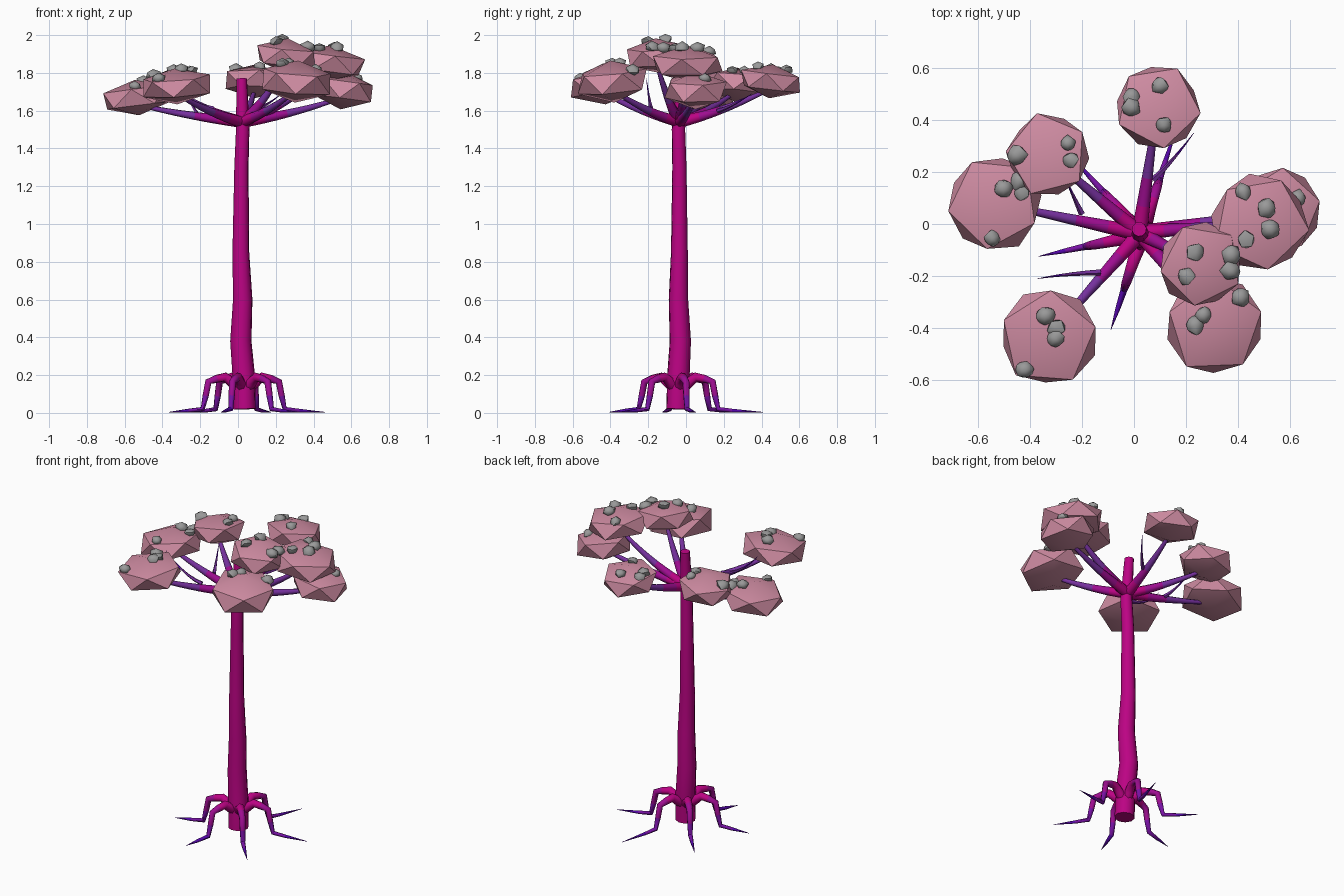
import bpy, bmesh, math, random
from mathutils import Vector, Matrix
from mathutils.bvhtree import BVHTree

random.seed(4)
if "Cube" in bpy.data.objects:
    bpy.data.objects.remove(bpy.data.objects["Cube"])


def material(name, rgb):
    m = bpy.data.materials.new(name)
    m.use_nodes = True
    m.diffuse_color = (*rgb, 1)
    bsdf = next(n for n in m.node_tree.nodes if n.type == "BSDF_PRINCIPLED")
    bsdf.inputs["Base Color"].default_value = (*rgb, 1)
    bsdf.inputs["Roughness"].default_value = 0.8
    return m


magenta = material("magenta bark", (0.5, 0.001, 0.23))
plum = material("plum bark", (0.34, 0.004, 0.28))
violet = material("violet bark", (0.19, 0.006, 0.38))
indigo = material("indigo bark", (0.09, 0.002, 0.4))
dusky = material("dusky violet bark", (0.18, 0.03, 0.34))
pink = material("pink foliage", (0.62, 0.26, 0.36))
grey = material("grey stone", (0.32, 0.32, 0.32))
root_bark = [magenta, plum, violet, indigo]
branch_bark = [magenta, plum, dusky, dusky]


def finish(name, bm, mats, angle):
    bmesh.ops.recalc_face_normals(bm, faces=bm.faces)
    mesh = bpy.data.meshes.new(name)
    bm.to_mesh(mesh)
    bm.free()
    for m in mats:
        mesh.materials.append(m)
    ob = bpy.data.objects.new(name, mesh)
    bpy.context.collection.objects.link(ob)
    bpy.ops.object.select_all(action="DESELECT")
    ob.select_set(True)
    bpy.context.view_layer.objects.active = ob
    bpy.ops.object.shade_smooth_by_angle(angle=math.radians(angle))


def tube(name, points, radii, mats, sides=7, shift=0.0):
    """Tapered tube along a path, its colour changing from base to tip."""
    pts = [Vector(p) for p in points]
    bm = bmesh.new()
    rings, along, total = [], [], 0.0
    heading = (pts[1] - pts[0]).normalized()
    turn = heading.to_track_quat("Z", "Y")
    for i, (p, r) in enumerate(zip(pts, radii)):
        a, b = pts[max(i - 1, 0)], pts[min(i + 1, len(pts) - 1)]
        # Carry the ring frame along so that the tube does not twist
        ahead = (b - a).normalized()
        turn = heading.rotation_difference(ahead) @ turn
        heading = ahead
        total += (p - a).length
        along.append(total)
        spokes = [math.tau * k / sides for k in range(sides)]
        rings.append([bm.verts.new(p + turn @ Vector((r * math.cos(t), r * math.sin(t), 0)))
                      for t in spokes])
    for i in range(len(rings) - 1):
        f = (along[i] + along[i + 1]) / (2 * total) + shift
        for k in range(sides):
            n = (k + 1) % sides
            face = bm.faces.new((rings[i][k], rings[i][n], rings[i + 1][n], rings[i + 1][k]))
            face.material_index = min(int(f * len(mats)), len(mats) - 1)
    bm.faces.new(rings[0][::-1])
    bm.faces.new(rings[-1]).material_index = len(mats) - 1
    finish(name, bm, mats, 55)


def bend(a, b, c, steps=9):
    """Quadratic curve from a to c pulled towards b."""
    a, b, c = Vector(a), Vector(b), Vector(c)
    ts = [i / steps for i in range(steps + 1)]
    return [a * (1 - t) ** 2 + b * 2 * t * (1 - t) + c * t * t for t in ts]


def taper(start, end, count):
    return [start + (end - start) * i / (count - 1) for i in range(count)]


# Trunk
tube("trunk",
     [(0.035, -0.045, 0.02), (0.03, -0.04, 0.2), (0.015, -0.03, 0.38), (0.025, -0.04, 0.6),
      (0.015, -0.035, 0.85), (0.018, -0.035, 1.3), (0.025, -0.04, 1.5), (0.02, -0.02, 1.77)],
     [0.06, 0.06, 0.057, 0.052, 0.045, 0.038, 0.036, 0.028], [magenta], 10)

# Six arched roots of slightly different reach
root_profile = [(0.02, 0.13), (0.06, 0.16), (0.1, 0.19), (0.145, 0.18), (0.19, 0.165),
                (0.205, 0.09), (0.222, 0.02), (0.3, 0.012)]
root_radii = [0.032, 0.029, 0.025, 0.022, 0.019, 0.017, 0.014, 0.01, 0.001]
for i, reach in enumerate([0.44, 0.47, 0.43, 0.405, 0.385, 0.43]):
    a = math.radians(12 + 60 * i)
    path = [(0.03 + r * math.cos(a), -0.04 + r * math.sin(a), z)
            for r, z in root_profile + [(reach, 0.004)]]
    tube(f"root_{i + 1}", path, root_radii, root_bark)

# Foliage clumps: centre, horizontal radius, half height
clumps = {
    "back": ((0.09, 0.45, 1.755), 0.165, 0.092),
    "back_right": ((-0.33, 0.265, 1.74), 0.16, 0.092),
    "right": ((-0.535, 0.08, 1.67), 0.185, 0.097),
    "front_right": ((-0.33, -0.435, 1.73), 0.19, 0.097),
    "left_upper": ((0.48, 0.005, 1.85), 0.19, 0.097),
    "left_lower": ((0.555, 0.05, 1.71), 0.165, 0.1),
    "front_left_upper": ((0.255, -0.155, 1.89), 0.16, 0.092),
    "front_left": ((0.31, -0.39, 1.755), 0.19, 0.11),
}
stones = {
    "back": [(-0.01, 0.49), (-0.01, 0.45), (0.1, 0.53), (0.115, 0.38)],
    "back_right": [(-0.45, 0.265), (-0.255, 0.31), (-0.245, 0.245)],
    "right": [(-0.5, 0.135), (-0.44, 0.165), (-0.43, 0.12), (-0.545, -0.055)],
    "front_right": [(-0.34, -0.355), (-0.3, -0.4), (-0.3, -0.44), (-0.42, -0.56)],
    "left_upper": [(0.42, 0.125), (0.51, 0.06), (0.525, -0.02), (0.43, -0.06)],
    "left_lower": [(0.63, 0.1)],
    "front_left_upper": [(0.235, -0.11), (0.2, -0.2), (0.375, -0.12), (0.37, -0.18)],
    "front_left": [(0.265, -0.35), (0.235, -0.39), (0.41, -0.28)],
}


def rock(centre, rx, rz, tilt, rough):
    """Squashed, slightly uneven twenty-sided ball."""
    bm = bmesh.new()
    bmesh.ops.create_icosphere(bm, subdivisions=1, radius=1)
    for v in bm.verts:
        v.co *= 1 + random.uniform(-rough, rough)
    spin = Matrix.Rotation(random.uniform(0, math.tau), 4, "Z")
    bm.transform(Matrix.Translation(centre) @ tilt @ Matrix.Diagonal((rx, rx, rz, 1)) @ spin)
    return bm


for name, (c, rx, rz) in clumps.items():
    # Each clump leans a little outwards
    lean = Matrix.Rotation(math.radians(7), 4, Vector((-c[1], c[0], 0)))
    bm = rock(c, rx / 0.91, rz, lean, 0.04)
    tree = BVHTree.FromBMesh(bm)
    finish(f"foliage_{name}", bm, [pink], 38)
    for i, (x, y) in enumerate(stones[name]):
        hit = tree.ray_cast(Vector((x, y, 3)), Vector((0, 0, -1)))[0]
        z = hit.z if hit else c[2]
        size = random.uniform(0.033, 0.043)
        stone = rock((x, y, z + 0.008), size, size * 0.75, Matrix.Identity(4), 0.12)
        finish(f"stone_{name}_{i + 1}", stone, [grey], 52)

# Branches from the trunk to each clump
for name, (c, rx, rz) in clumps.items():
    base = Vector((0.022, -0.035, 1.54))
    tip = Vector(c) - Vector((0, 0, rz * 0.4))
    middle = base.lerp(tip, 0.5)
    middle.z = base.z + (tip.z - base.z) * 0.3
    path = bend(base, middle, tip)
    tube(f"branch_{name}", path, taper(0.032, 0.009, len(path)), branch_bark, shift=0.08)

# Thin side twigs
twigs = {
    "back": [(0.075, 0.17, 1.6), (0.15, 0.24, 1.62), (0.23, 0.35, 1.69)],
    "right": [(-0.2, 0.04, 1.57), (-0.23, 0.1, 1.59), (-0.27, 0.19, 1.69)],
    "front_right": [(-0.13, -0.185, 1.61), (-0.26, -0.19, 1.63), (-0.37, -0.21, 1.77)],
}
for name, pts in twigs.items():
    path = bend(*pts, steps=5)
    tube(f"twig_{name}", path, taper(0.013, 0.001, len(path)), [dusky, indigo], 5)
